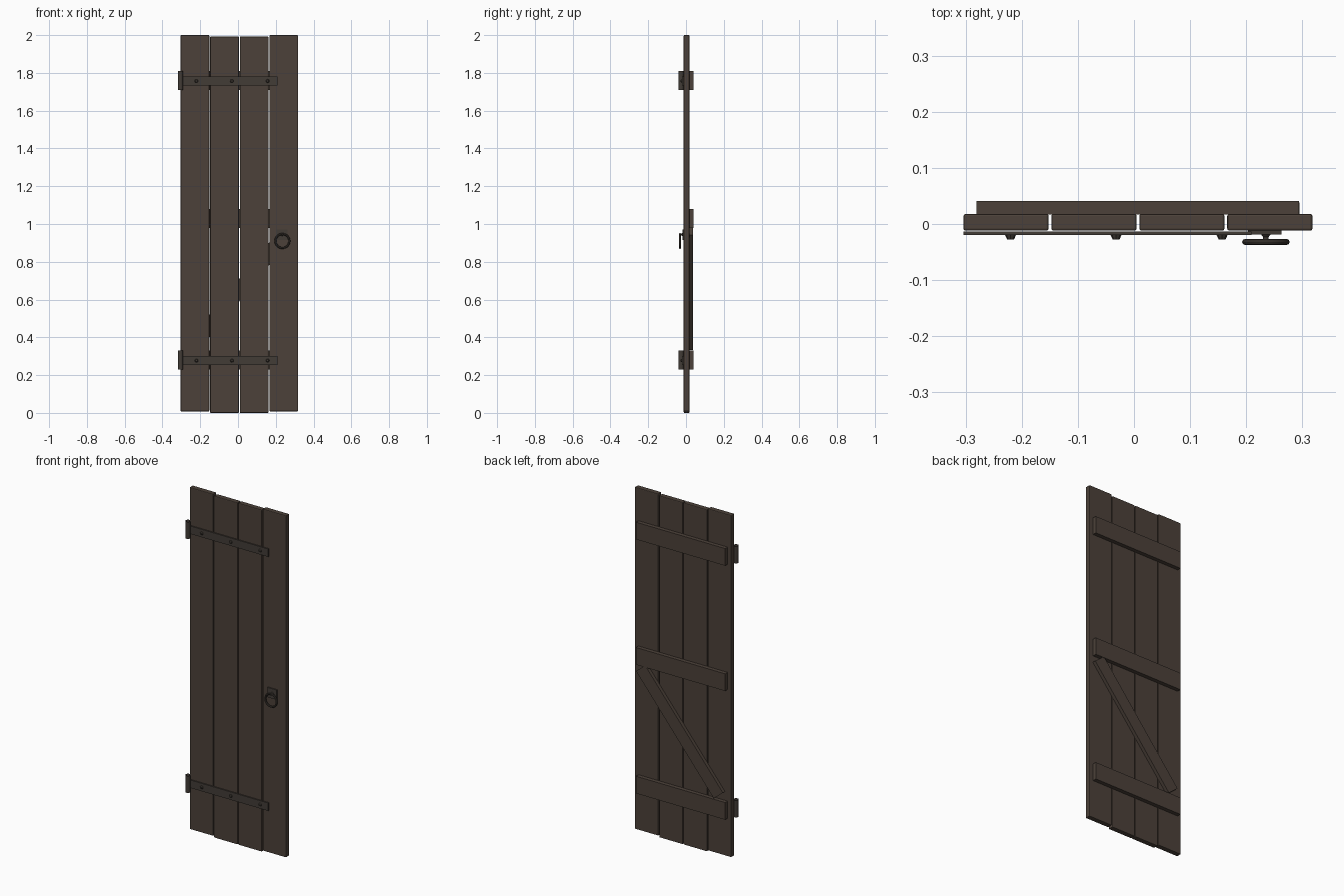
import bpy, bmesh, math
from mathutils import Matrix

if "Cube" in bpy.data.objects:
    bpy.data.objects.remove(bpy.data.objects["Cube"])


def material(name, colour):
    m = bpy.data.materials.new(name)
    m.diffuse_color = (*colour, 1)
    m.use_nodes = True
    m.node_tree.nodes["Principled BSDF"].inputs["Base Color"].default_value = m.diffuse_color
    return m


WOOD = material("dark brown wood", (0.072, 0.053, 0.041))
IRON = material("dark iron", (0.054, 0.045, 0.037))


def finish(name, bm, mat, smooth=False):
    bmesh.ops.recalc_face_normals(bm, faces=bm.faces)
    mesh = bpy.data.meshes.new(name)
    bm.to_mesh(mesh)
    bm.free()
    mesh.materials.append(mat)
    ob = bpy.data.objects.new(name, mesh)
    bpy.context.collection.objects.link(ob)
    if smooth:
        bpy.ops.object.select_all(action='DESELECT')
        ob.select_set(True)
        bpy.context.view_layer.objects.active = ob
        bpy.ops.object.shade_smooth_by_angle(angle=math.radians(40))
    return ob


def box(name, x, y, z, mat, bevel=0, tilt=0):
    """Box from (min, max) ranges, tilted about its own centre in the door plane."""
    bm = bmesh.new()
    size = [r[1] - r[0] for r in (x, y, z)]
    mid = [(r[0] + r[1]) / 2 for r in (x, y, z)]
    m = Matrix.Translation(mid) @ Matrix.Rotation(tilt, 4, 'Y') @ Matrix.Diagonal((*size, 1))
    bmesh.ops.create_cube(bm, size=1, matrix=m)
    if bevel:
        bmesh.ops.bevel(bm, geom=bm.edges[:], offset=bevel, segments=2,
                        profile=0.5, affect='EDGES')
    return finish(name, bm, mat)


def rod(name, centre, r1, r2, depth, axis, mat, sides=12, caps=True):
    """Cylinder or cone along z, or along y with r2 at the front end."""
    bm = bmesh.new()
    m = Matrix.Translation(centre)
    if axis == 'y':
        m = m @ Matrix.Rotation(math.pi / 2, 4, 'X')
    bmesh.ops.create_cone(bm, cap_ends=caps, segments=sides, radius1=r1,
                          radius2=r2, depth=depth, matrix=m)
    return finish(name, bm, mat, True)


# Four upright planks, the middle pair set slightly lower
for i in range(4):
    x0 = -0.304 + i * 0.1567
    drop = 0.008 if i in (1, 2) else 0
    box(f"plank_{i + 1}", (x0, x0 + 0.152), (-0.012, 0.018),
        (0.008 - drop, 2.0 - drop), WOOD, 0.004)

# Three horizontal ledges across the back
for label, z in (("lower", 0.23), ("middle", 0.98), ("upper", 1.71)):
    box(f"{label}_ledge", (-0.281, 0.294), (0.017, 0.041), (z, z + 0.1), WOOD)

# Diagonal brace between the lower and middle ledges
a, b = (-0.235, 0.357), (0.266, 0.965)
length = math.dist(a, b)
cx, cz = (a[0] + b[0]) / 2, (a[1] + b[1]) / 2
box("diagonal_brace", (cx - length / 2, cx + length / 2), (0.017, 0.038),
    (cz - 0.038, cz + 0.038), WOOD, tilt=-math.atan2(b[1] - a[1], b[0] - a[0]))

# Strap hinges with open barrels and nails
for label, z in (("lower", 0.277), ("upper", 1.757)):
    box(f"{label}_strap", (-0.304, 0.209), (-0.02, -0.013), (z - 0.023, z + 0.023), IRON)
    rod(f"{label}_hinge_barrel", (-0.304, -0.026, z + 0.003), 0.014, 0.014, 0.1,
        'z', IRON, 16, caps=False)
    for j, x in enumerate((-0.22, -0.032, 0.157)):
        rod(f"{label}_nail_{j + 1}", (x, -0.0235, z), 0.010, 0.006, 0.009, 'y', IRON, 8)

# Handle: backing plate, stud and hanging ring
box("handle_plate", (0.203, 0.263), (-0.019, -0.011), (0.915, 0.972), IRON)
rod("handle_boss", (0.235, -0.0205, 0.945), 0.009, 0.005, 0.005, 'y', IRON)
rod("handle_stud", (0.235, -0.026, 0.945), 0.005, 0.005, 0.02, 'y', IRON)
bpy.ops.mesh.primitive_torus_add(major_radius=0.037, minor_radius=0.0053,
                                 major_segments=24, minor_segments=8,
                                 location=(0.235, -0.032, 0.91),
                                 rotation=(math.pi / 2, 0, 0))
ring = bpy.context.object
ring.name = "handle_ring"
ring.data.materials.append(IRON)
bpy.ops.object.shade_smooth_by_angle()
